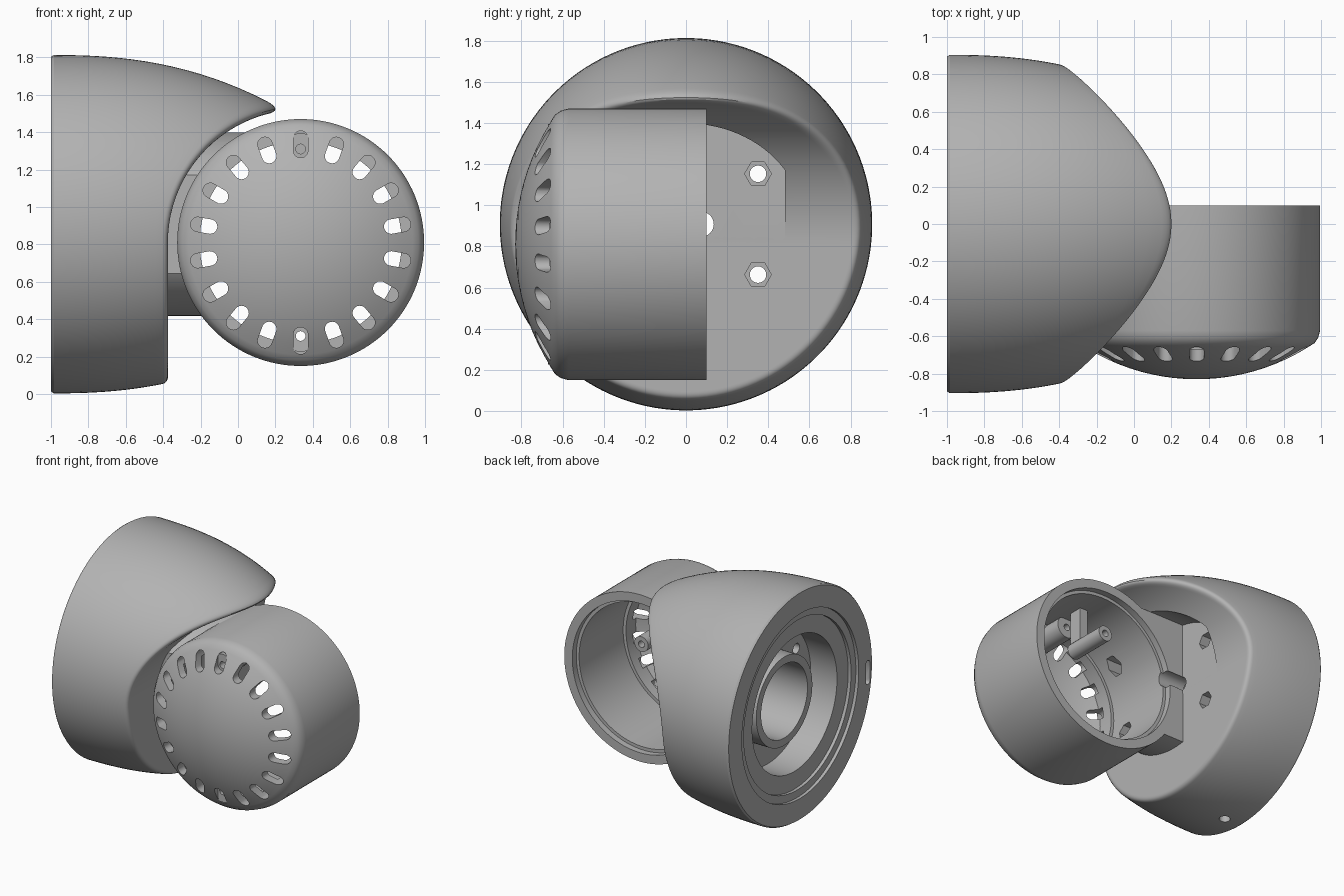
import bpy, bmesh
from math import sin, cos, pi, sqrt, tan
from mathutils import Vector

if "Cube" in bpy.data.objects:
    bpy.data.objects.remove(bpy.data.objects["Cube"])

grey = bpy.data.materials.new("plain grey")
grey.use_nodes = True
grey.diffuse_color = (0.45, 0.45, 0.45, 1)
grey.node_tree.nodes["Principled BSDF"].inputs["Base Color"].default_value = grey.diffuse_color

HZ = 0.908                 # housing axis height
CX, CZ = 0.335, 0.81       # cup axis
CLEAR = 0.71               # radius of the cut around the cup


def finish(name, bm):
    bmesh.ops.remove_doubles(bm, verts=bm.verts, dist=1e-5)
    bmesh.ops.recalc_face_normals(bm, faces=bm.faces)
    me = bpy.data.meshes.new(name)
    bm.to_mesh(me)
    bm.free()
    me.materials.append(grey)
    ob = bpy.data.objects.new(name, me)
    bpy.context.collection.objects.link(ob)
    return ob


def add_prism(bm, pts, axis, lo, hi):
    """Extrude a 2D outline along x, y or z."""
    def at(p, d):
        return {"x": (d, p[0], p[1]), "y": (p[0], d, p[1]), "z": (p[0], p[1], d)}[axis]
    a = [bm.verts.new(at(p, lo)) for p in pts]
    b = [bm.verts.new(at(p, hi)) for p in pts]
    bm.faces.new(a)
    bm.faces.new(b[::-1])
    for i in range(len(pts)):
        j = (i + 1) % len(pts)
        bm.faces.new((a[i], b[i], b[j], a[j]))


def prisms(name, *specs):
    bm = bmesh.new()
    for s in specs:
        add_prism(bm, *s)
    return finish(name, bm)


def ring(u, v, r, n=32):
    return [(u + r * cos(2 * pi * i / n), v + r * sin(2 * pi * i / n)) for i in range(n)]


def rect(u0, u1, v0, v1):
    return [(u0, v0), (u1, v0), (u1, v1), (u0, v1)]


def sweep(name, sections):
    """Skin a closed ring of equal-length sections."""
    bm = bmesh.new()
    rows = [[bm.verts.new(p) for p in s] for s in sections]
    for i, row in enumerate(rows):
        nxt = rows[(i + 1) % len(rows)]
        for k in range(len(row) - 1):
            bm.faces.new((row[k], row[k + 1], nxt[k + 1], nxt[k]))
    bmesh.ops.dissolve_degenerate(bm, dist=1e-5, edges=bm.edges)
    return finish(name, bm)


def cut(ob, cutter):
    bpy.context.view_layer.objects.active = ob
    m = ob.modifiers.new("cut", "BOOLEAN")
    m.operation, m.solver, m.object = "DIFFERENCE", "EXACT", cutter
    bpy.ops.object.modifier_apply(modifier=m.name)
    bpy.data.objects.remove(cutter)


# Housing: bullet body with a rounded edge where the cup clearance meets it
def outer(x):
    return Vector((x, 0.905 - 0.175 * (x + 1) ** 2.4))


def scoop(r, s):
    h = max(HZ + r * s - CZ, 0)
    return Vector((CX - sqrt(max(CLEAR ** 2 - h * h, 0)), r))


back = [(-0.45, 0), (-0.45, 0.29), (-0.86, 0.29), (-0.86, 0.35), (-0.72, 0.35),
        (-0.72, 0.53), (-0.95, 0.53), (-0.95, 0.67), (-0.975, 0.67), (-0.975, 0.73),
        (-1, 0.73), (-1, 0.895)]


def housing_section(t):
    s = sin(t)
    lo, hi = -0.6, 0.335
    for _ in range(40):
        mid = (lo + hi) / 2
        if mid < scoop(outer(mid).y, s).x:
            lo = mid
        else:
            hi = mid
    p = outer(lo)
    u = (outer(lo - 0.02) - p).normalized()
    v = (scoop(p.y - 0.01, s) - p).normalized()
    f = 0.04 / tan(u.angle(v) / 2)
    a, b = outer(lo + f * u.x), scoop(p.y + f * v.y, s)
    pts = [Vector(q) for q in back]
    pts += [outer(-0.985 + (a.x + 0.985) * k / 16) for k in range(17)]
    pts += [a * (1 - k) ** 2 + p * 2 * k * (1 - k) + b * k * k for k in [i / 8 for i in range(1, 8)]]
    pts += [scoop(b.y * (1 - (k / 30) ** 1.5), s) for k in range(31)]
    return [(q.x, q.y * cos(t), HZ + q.y * s) for q in pts]


housing = sweep("housing", [housing_section(2 * pi * (i + 0.5) / 128) for i in range(128)])


# Neck outline: flattened oval, clipped to a flat at each side
def neck_outline(y_max):
    pts = [(0.57 * cos(2 * pi * i / 96), HZ + 0.49 * sin(2 * pi * i / 96)) for i in range(96)]
    bm = bmesh.new()
    bm.faces.new([bm.verts.new((y, z, 0)) for y, z in pts])
    for lim, d in ((y_max, 1), (-0.48, -1)):
        bmesh.ops.bisect_plane(bm, geom=bm.verts[:] + bm.edges[:] + bm.faces[:],
                               plane_co=(lim, 0, 0), plane_no=(d, 0, 0), clear_outer=True)
    bm.faces.ensure_lookup_table()
    res = [(v.co.x, v.co.y) for v in bm.faces[0].verts]
    bm.free()
    return res


neck = prisms("neck", (neck_outline(0.098), "x", -0.39, CX))
cut(neck, prisms("cup_space", (ring(CX, CZ, 0.62, 96), "y", -1, 1)))
cut(housing, prisms("neck_space", (neck_outline(0.48), "x", -0.374, 0.3)))

# Screw holes with hexagonal nut seats, wire channel and inner box
screws = [(y, z) for y in (-0.35, 0.35) for z in (HZ - 0.245, HZ + 0.245)]
for part in (housing, neck):
    cut(part, prisms("screw_holes", *[(ring(y, z, 0.04), "x", -0.9, -0.3) for y, z in screws]))
    cut(part, prisms("nut_seats", *[(ring(y, z, 0.065, 6), "x", -0.46, 0.3) for y, z in screws]))
    cut(part, prisms("wire_hole", (ring(0.075, HZ, 0.06), "x", -0.6, 0)))
    cut(part, prisms("box_hole", (rect(-0.22, 0.0, 0.73, 1.09), "x", -0.5, -0.25)))
cut(housing, prisms("bottom_hole", (ring(-0.85, 0, 0.04), "z", -0.1, 0.16)))
slot = [(-0.845 + 0.025 * cos(a), 0.85 + 0.025 * sin(a) + (0.07 if sin(a) > 0 else -0.07))
        for a in [2 * pi * (i + 0.5) / 16 for i in range(16)]]
cut(housing, prisms("rim_slot", (slot, "x", -1.1, -0.96)))

# Cup: domed shell, open at the rear
dome = 1.12


def dome_y(r, top):
    return top + dome - sqrt(dome ** 2 - r * r)


profile = [(r * 0.06, dome_y(r * 0.06, -0.83)) for r in range(11)]
profile += [(0.63, -0.637), (0.65, -0.608), (0.66, -0.57), (0.66, 0.1), (0.59, 0.1),
            (0.59, 0.05), (0.565, 0.05), (0.565, -0.5), (0.54, -0.5)]
profile += [(0.54 * k / 8, dome_y(0.54 * k / 8, -0.76)) for k in range(8, -1, -1)]
cup = sweep("cup", [[(CX + r * cos(a), y, CZ + r * sin(a)) for r, y in profile]
                    for a in [2 * pi * i / 128 for i in range(128)]])


# Vent slots around the dome
def vent(a):
    pts = []
    for i in range(24):
        b = 2 * pi * (i + 0.5) / 24
        u = 0.525 + 0.039 * cos(b) + (0.033 if cos(b) > 0 else -0.033)
        w = 0.039 * sin(b)
        pts.append((CX + u * cos(a) - w * sin(a), CZ + u * sin(a) + w * cos(a)))
    return pts


cut(cup, prisms("vents", *[(vent(pi / 2 + i * pi / 9), "y", -0.9, -0.58) for i in range(18)]))
cut(cup, prisms("wire_notch", (ring(0.075, HZ, 0.06), "x", -0.5, 0)))
cut(cup, prisms("cup_nut_seats", *[(ring(y, z, 0.065, 6), "x", -0.4, 0.1)
                                   for y, z in screws if y < 0]))


# Screw posts inside the cup
def post(name, z, y0, y1, r):
    ob = prisms(name, (ring(CX, z, r), "y", y0, y1))
    cut(ob, prisms("bore", (ring(CX, z, 0.026, 20), "y", y0 - 0.1, y1 + 0.1)))
    return ob


parts = [housing, neck, cup,
         post("top_post", CZ + 0.5, -0.67, -0.35, 0.085),
         post("bottom_post", CZ - 0.5, -0.67, -0.35, 0.085),
         post("rear_post", 1.07, -0.27, 0.08, 0.06),
         prisms("post_strut", (rect(CX - 0.035, CX + 0.035, 1.12, 1.39), "y", -0.27, -0.16))]

bpy.ops.object.select_all(action="DESELECT")
for ob in parts:
    ob.select_set(True)
bpy.context.view_layer.objects.active = housing
bpy.ops.object.shade_smooth_by_angle(angle=pi / 6)
